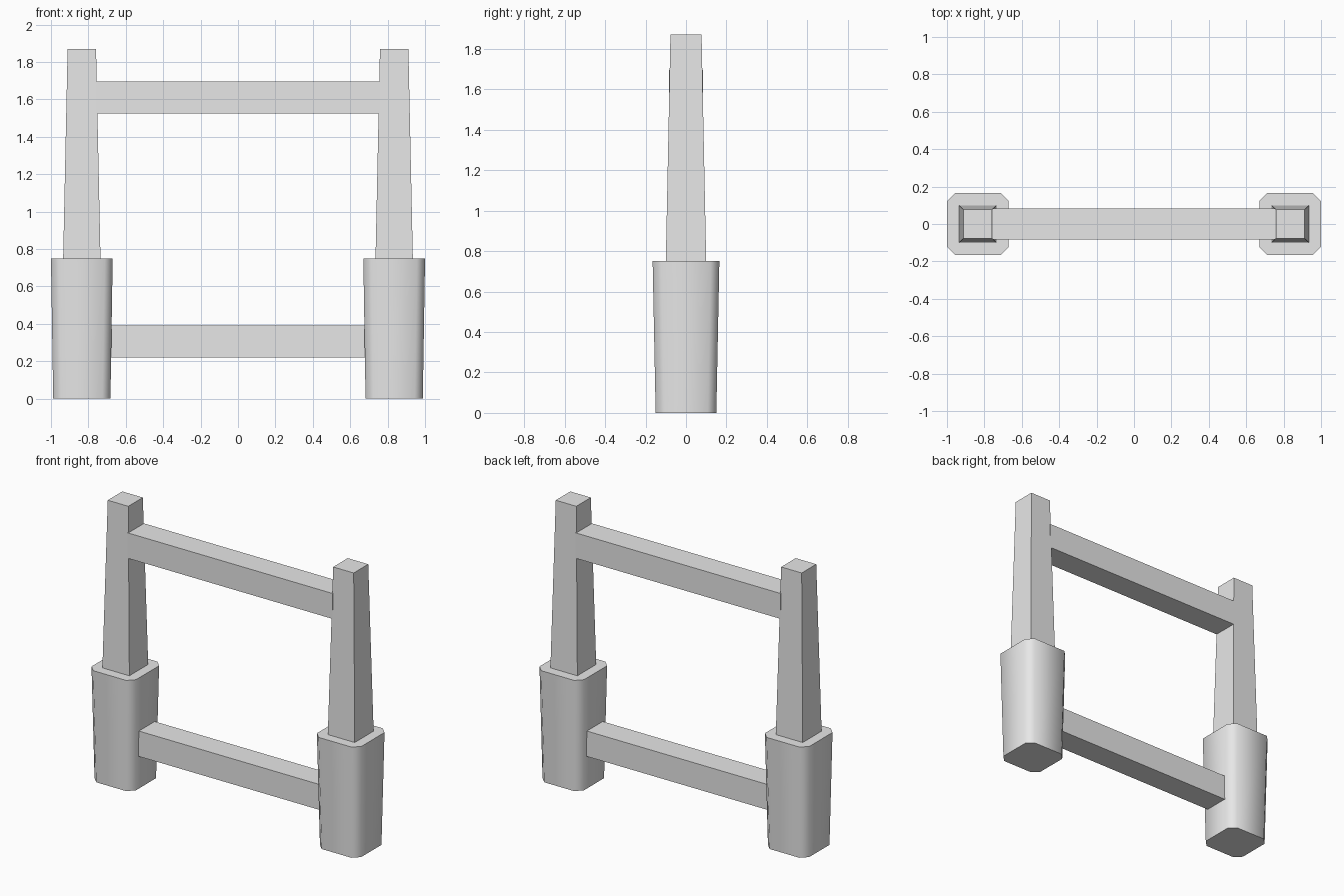
import bpy, bmesh, math

cube = bpy.data.objects.get("Cube")
if cube:
    bpy.data.objects.remove(cube, do_unlink=True)

grey = bpy.data.materials.new("plain grey")
grey.use_nodes = True
colour = (0.8, 0.8, 0.8, 1)
grey.diffuse_color = colour
grey.node_tree.nodes["Principled BSDF"].inputs["Base Color"].default_value = colour


def outline(hx, hy, cut):
    """Counter-clockwise rectangle with optional cut corners."""
    points = []
    for sx, sy in ((1, 1), (-1, 1), (-1, -1), (1, -1)):
        if cut:
            pair = [(sx * hx, sy * (hy - cut)), (sx * (hx - cut), sy * hy)]
            points += pair if sx == sy else pair[::-1]
        else:
            points.append((sx * hx, sy * hy))
    return points


def prism(name, x, levels, cut=0):
    """Loft between two (z, half width, half depth) levels."""
    bm = bmesh.new()
    low, high = [[bm.verts.new((x + px, py, z)) for px, py in outline(hx, hy, cut)]
                 for z, hx, hy in levels]
    n = len(low)
    for i in range(n):
        j = (i + 1) % n
        bm.faces.new((low[i], low[j], high[j], high[i]))
    bm.faces.new(low[::-1])
    bm.faces.new(high)
    bmesh.ops.recalc_face_normals(bm, faces=bm.faces)
    mesh = bpy.data.meshes.new(name)
    bm.to_mesh(mesh)
    bm.free()
    mesh.materials.append(grey)
    obj = bpy.data.objects.new(name, mesh)
    bpy.context.collection.objects.link(obj)
    return obj


# Footings and tapered posts on both sides
for side, x in (("left", 0.835), ("right", -0.835)):
    footing = prism(side + "_footing", x,
                    [(0, 0.153, 0.15), (0.75, 0.165, 0.165)], cut=0.043)
    bpy.ops.object.select_all(action="DESELECT")
    footing.select_set(True)
    bpy.context.view_layer.objects.active = footing
    bpy.ops.object.shade_smooth_by_angle(angle=math.radians(60))
    prism(side + "_post", x, [(0.74, 0.1, 0.1), (1.87, 0.076, 0.077)])

# Cross rails
prism("lower_rail", 0, [(0.22, 0.76, 0.084), (0.39, 0.76, 0.084)])
prism("upper_rail", 0, [(1.525, 0.76, 0.084), (1.695, 0.76, 0.084)])
